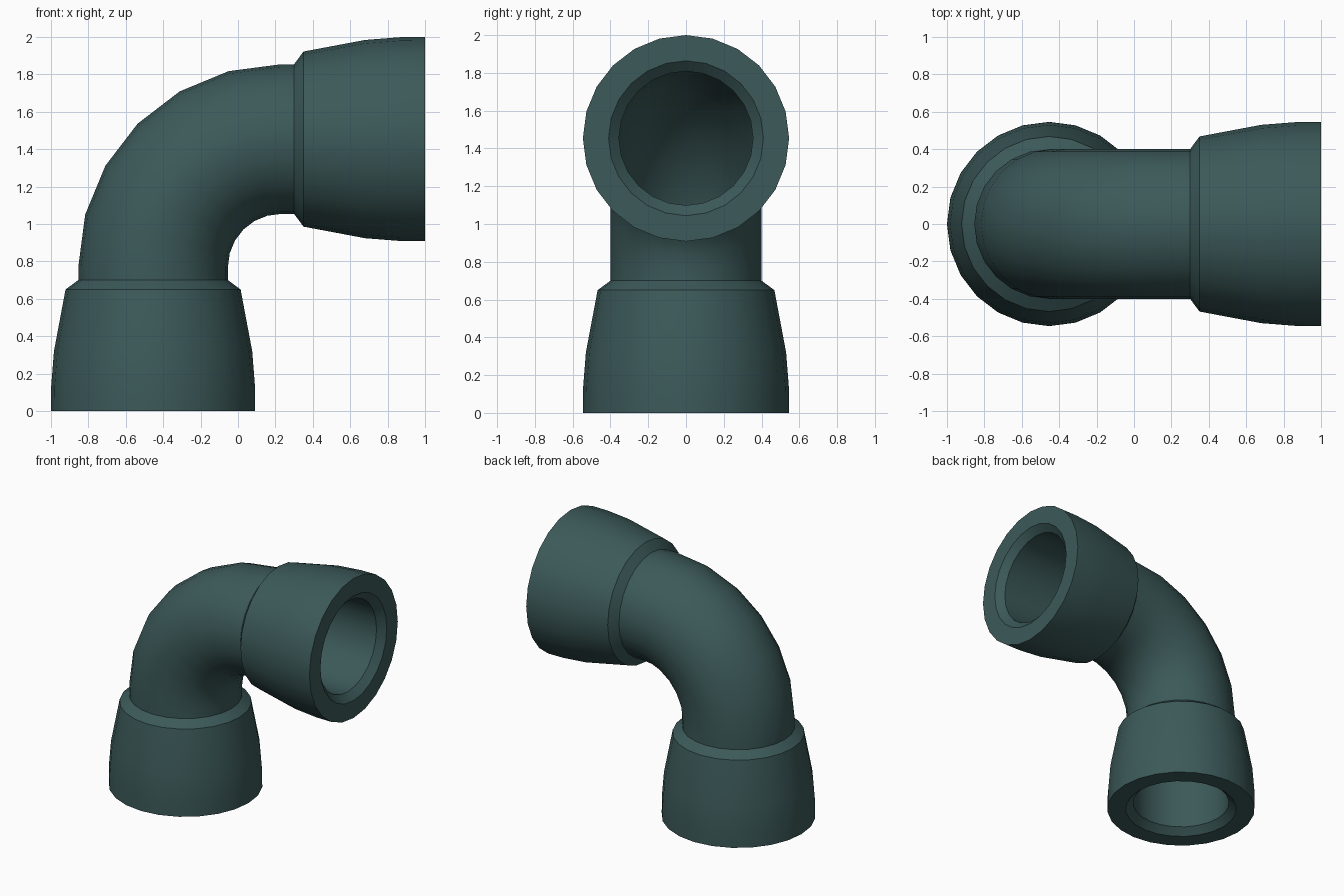
import bpy, bmesh, math
from mathutils import Vector

if "Cube" in bpy.data.objects:
    bpy.data.objects.remove(bpy.data.objects["Cube"])

SIDES = 24
BEND_CENTRE = Vector((0.23, 0, 0.77))
BEND_RADIUS = 0.684
AXIS_X = BEND_CENTRE.x - BEND_RADIUS
AXIS_Z = BEND_CENTRE.z + BEND_RADIUS

# (distance from the open end, radius) for the outer socket and the bore
SOCKET = [(0.0, 0.546), (0.13, 0.545), (0.32, 0.53), (0.65, 0.468), (0.70, 0.40)]
BORE = [(0.0, 0.41), (0.05, 0.355), (0.70, 0.355)]


def station(centre, angle, radius):
    """One ring: centre, bend angle (0 = lower end, 90 deg = side end), radius."""
    return centre, angle, radius


def run(profile, pipe_radius):
    """Stations from the lower opening, round the bend, to the side opening."""
    low = [station(Vector((AXIS_X, 0, d)), 0, r) for d, r in profile]
    bend = []
    for i in range(7):
        a = math.radians(15 * i)
        c = BEND_CENTRE + BEND_RADIUS * Vector((-math.cos(a), 0, math.sin(a)))
        bend.append(station(c, a, pipe_radius))
    side = [station(Vector((1 - d, 0, AXIS_Z)), math.pi / 2, r)
            for d, r in reversed(profile)]
    return low + bend + side


def add_ring(bm, centre, angle, radius):
    out = Vector((-math.cos(angle), 0, math.sin(angle)))
    across = Vector((0, 1, 0))
    ring = []
    for k in range(SIDES):
        t = 2 * math.pi * k / SIDES
        ring.append(bm.verts.new(centre + radius * (math.cos(t) * out + math.sin(t) * across)))
    return ring


# Hollow elbow: outer skin out, bore back, closed into one loop
bm = bmesh.new()
stations = run(SOCKET, 0.40) + run(BORE, 0.355)[::-1]
rings = [add_ring(bm, *s) for s in stations]
for i, a in enumerate(rings):
    b = rings[(i + 1) % len(rings)]
    for k in range(SIDES):
        n = (k + 1) % SIDES
        bm.faces.new((a[k], a[n], b[n], b[k]))
bmesh.ops.recalc_face_normals(bm, faces=bm.faces)

mesh = bpy.data.meshes.new("pipe_elbow")
bm.to_mesh(mesh)
bm.free()
mesh.shade_smooth()
mesh.set_sharp_from_angle(angle=math.radians(30))

elbow = bpy.data.objects.new("pipe_elbow", mesh)
bpy.context.collection.objects.link(elbow)

# Dark teal plastic
mat = bpy.data.materials.new("dark_teal")
mat.diffuse_color = (0.045, 0.1, 0.1, 1)
mat.use_nodes = True
mat.node_tree.nodes["Principled BSDF"].inputs["Base Color"].default_value = mat.diffuse_color
mesh.materials.append(mat)
